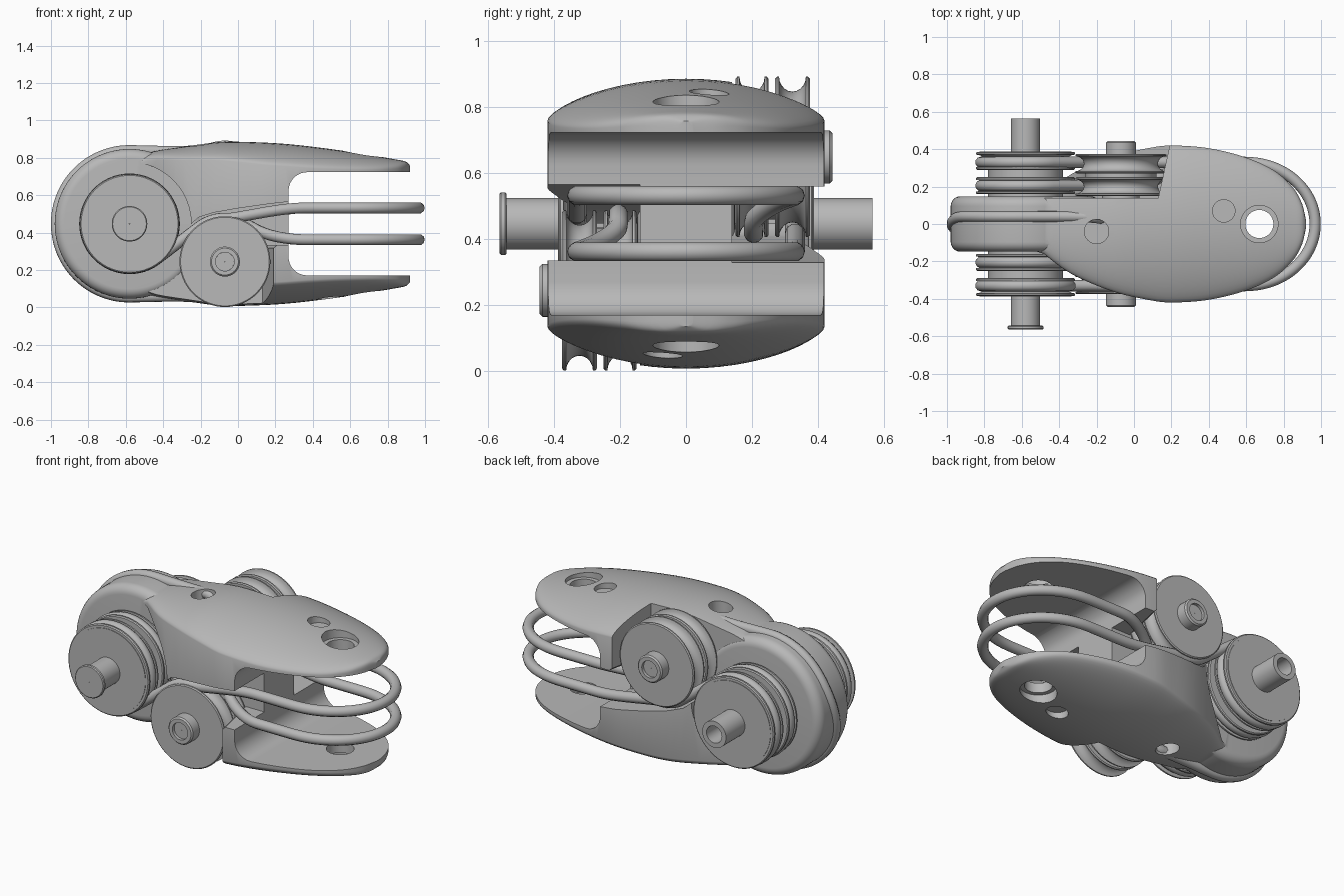
import bpy, bmesh, math

if "Cube" in bpy.data.objects:
    bpy.data.objects.remove(bpy.data.objects["Cube"])

ZC = 0.447          # height of the main axis; the model is symmetric by a half turn about x
MX, IX, IDZ = -0.58, -0.07, 0.202   # main axle x, idler x, idler height offset

grey = bpy.data.materials.new("dark_grey")
grey.diffuse_color = (0.48, 0.48, 0.48, 1)
grey.use_nodes = True
grey.node_tree.nodes["Principled BSDF"].inputs["Base Color"].default_value = grey.diffuse_color


def finish(name, bm, angle=35):
    bmesh.ops.recalc_face_normals(bm, faces=bm.faces)
    me = bpy.data.meshes.new(name)
    bm.to_mesh(me)
    bm.free()
    me.materials.append(grey)
    ob = bpy.data.objects.new(name, me)
    bpy.context.collection.objects.link(ob)
    smooth(ob, angle)
    return ob


def smooth(ob, angle=35):
    bpy.ops.object.select_all(action='DESELECT')
    ob.select_set(True)
    bpy.context.view_layer.objects.active = ob
    bpy.ops.object.shade_smooth_by_angle(angle=math.radians(angle))


def loft(name, rings, closed=False):
    bm = bmesh.new()
    vs = [[bm.verts.new(p) for p in r] for r in rings]
    n = len(rings[0])
    pairs = list(zip(vs, vs[1:])) + ([(vs[-1], vs[0])] if closed else [])
    for a, b in pairs:
        for i in range(n):
            j = (i + 1) % n
            bm.faces.new((a[i], a[j], b[j], b[i]))
    if not closed:
        bm.faces.new(vs[0])
        bm.faces.new(vs[-1])
    return finish(name, bm)


def lathe(name, prof, x, z, s=1, segs=64):
    """Spin a closed (radius, y) profile about an axis along y."""
    rings = []
    for k in range(segs):
        t = 2 * math.pi * k / segs
        rings.append([(x + r * math.cos(t), s * y, z + r * math.sin(t)) for r, y in prof])
    return loft(name, rings, closed=True)


def cylinder(x, y, r, z0, z1):
    ring = [(x + r * math.cos(k * math.pi / 24), y + r * math.sin(k * math.pi / 24)) for k in range(48)]
    return loft("cutter", [[(px, py, z) for px, py in ring] for z in (z0, z1)])


def boolean(ob, other, op='DIFFERENCE'):
    other.hide_render = True
    m = ob.modifiers.new("bool", 'BOOLEAN')
    m.operation, m.object, m.solver = op, other, 'EXACT'
    bpy.context.view_layer.objects.active = ob
    bpy.ops.object.modifier_apply(modifier=m.name)
    bpy.data.objects.remove(other)


def interp(tab, x):
    """Smooth interpolation through (x, value) pairs."""
    def slope(i):
        a, b = tab[max(i - 1, 0)], tab[min(i + 1, len(tab) - 1)]
        return (b[1] - a[1]) / (b[0] - a[0])
    for i in range(len(tab) - 1):
        (x0, y0), (x1, y1) = tab[i], tab[i + 1]
        if x <= x1:
            h = x1 - x0
            t = (x - x0) / h
            return (y0 * (1 + 2 * t) * (1 - t) ** 2 + slope(i) * h * t * (1 - t) ** 2
                    + y1 * t * t * (3 - 2 * t) + slope(i + 1) * h * t * t * (t - 1))
    return tab[-1][1]


def arc(cx, cz, r, a0, a1, n):
    return [(cx + r * math.cos(math.radians(a0 + (a1 - a0) * k / n)),
             cz + r * math.sin(math.radians(a0 + (a1 - a0) * k / n))) for k in range(n + 1)]


def cable(name, pts):
    cu = bpy.data.curves.new(name, 'CURVE')
    cu.dimensions = '3D'
    cu.bevel_depth, cu.bevel_resolution, cu.use_fill_caps = 0.03, 3, True
    cu.materials.append(grey)
    sp = cu.splines.new('NURBS')
    sp.points.add(len(pts) - 1)
    for p, co in zip(sp.points, pts):
        p.co = (*co, 1)
    sp.order_u, sp.resolution_u, sp.use_endpoint_u = 4, 3, True
    ob = bpy.data.objects.new(name, cu)
    bpy.context.collection.objects.link(ob)


# Body: domed teardrop lofted along x
WIDTH = [(-.58, .145), (-.5, .15), (-.4, .225), (-.3, .285), (-.1, .365), (.1, .41), (.2, .42),
         (.4, .405), (.6, .355), (.75, .285), (.85, .195), (.9, .105), (.92, .02)]
TOP = [(-.58, .80), (-.45, .835), (-.3, .858), (-.1, .884), (.1, .883), (.3, .87),
       (.6, .832), (.85, .79), (.9, .778), (.92, .758)]
rings = []
for k in range(49):
    x = -.58 + 1.5 * math.sin(k / 48 * math.pi / 2)
    w, top = interp(WIDTH, x), interp(TOP, x) - ZC
    up = []
    for i in range(25):
        a = math.radians(-90 + 7.5 * i)
        y = w * math.sin(a)
        up.append((y, top - .09 * (y / .42) ** 2 - .03 * (1 - math.cos(a)) ** 2))
    rings.append([(x, y, ZC + z) for y, z in up] + [(x, y, ZC - z) for y, z in reversed(up)])
body = loft("body", rings)

# Fork slot with rounded inner corners
R, H = .1, .276
slot = ([(1.2, -H), (1.2, H)] + arc(.27 + R, H - R, R, 90, 180, 8) + arc(.27 + R, R - H, R, 180, 270, 8))
boolean(body, loft("cutter", [[(x, y, ZC + z) for x, z in slot] for y in (-.7, .7)]))

# Side clearances for the pulleys and cables, one per side
for s in (-1, 1):
    cut = arc(MX, 0, .33, 0, 180, 24) + [(-1.1, 0), (-1.1, -.7), (.13, -.7), (.13, -.13), (.15, -.112),
          (.33, -.112), (.33, .125), (.17, .107), (0, .083), (-.13, .06), (-.21, .035)]
    rows = []
    for y, shift in ((.14, 0), (.6, .1)):
        rows.append([(x + (shift if .1 < x < .16 else 0), s * y, ZC - s * z) for x, z in cut])
    boolean(body, loft("cutter", rows))

# Knuckle disc with rounded rims
rim = arc(.348, .096, .052, 0, 90, 6)
disc = [(.02, -.148)] + [(r, -y) for r, y in reversed(rim)] + rim + [(.02, .148)]
boolean(body, lathe("knuckle", disc, MX, ZC, segs=96), 'UNION')

# Pivot hole, counterbores, round recesses and cable holes
boolean(body, cylinder(.67, 0, .075, -.2, 1.2))
for s in (-1, 1):
    for x, y, r, d in ((.67, 0, .1, .335), (.48, .07, .06, .365), (-.2, -.04, .065, .34)):
        boolean(body, cylinder(x, s * y, r, ZC + s * d, ZC + s * .8))
smooth(body, 32)


def wheel(y0, y1, R, depth, lip):
    """Rim profile of one grooved wheel, from y0 to y1."""
    c, h = (y0 + y1) / 2, (y1 - y0) / 2 - lip
    groove = [(R - depth * math.sin(math.pi * k / 10), c - h * math.cos(math.pi * k / 10)) for k in range(11)]
    return [(R - .006, y0), (R, y0 + .005)] + groove + [(R, y1 - .005), (R - .006, y1)]


# Main pulleys and idlers
for s, side in ((-1, "front"), (1, "back")):
    prof = ([(.07, .14), (.2, .14), (.2, .16)] + wheel(.16, .25, .265, .045, .014)
            + [(.2, .25), (.2, .29)] + wheel(.29, .385, .265, .045, .014)
            + [(.245, .385), (.245, .388), (.07, .388)])
    lathe(side + "_main_pulley", prof, MX, ZC, s)
    prof = ([(.05, .14), (.1, .14), (.1, .155)] + wheel(.15, .25, .243, .045, .012)
            + [(.19, .25), (.19, .27)] + wheel(.27, .375, .243, .045, .012)
            + [(.08, .375), (.08, .435), (.072, .443), (.05, .443)])
    lathe(side + "_idler_pulley", prof, IX, ZC + s * IDZ, s)
    # idler pin, recessed in its collar
    lathe(side + "_idler_pin", [(.002, .1), (.05, .1), (.05, .425), (.002, .425)], IX, ZC + s * IDZ, s, 32)

# Main axle with flange on the front end and a bore on the back end
lathe("main_axle", [(.002, -.565), (.09, -.565), (.095, -.56), (.095, -.548), (.09, -.543), (.078, -.543),
                    (.078, .565), (.05, .565), (.05, .45), (.002, .45)], MX, ZC, segs=48)

# Drive cables: wrap the main pulley, cross over the idler, loop round the fork
R1, R2 = .24, .232
D = math.hypot(IX - MX, IDZ)
phi = math.degrees(math.atan2(-IDZ, IX - MX))
gap = math.degrees(math.acos((R1 + R2) / D))


def run(y, leave, dz):
    """Front-side cable run, from the main pulley to the fork, relative to the axis height."""
    a = arc(MX, 0, R1, phi - gap - 330, phi - gap, 40)
    b = arc(IX, -IDZ, R2, phi + 180 - gap, leave, 8)
    out = [(x, y, z) for x, z in a + b]
    out += [(.16, (y - .33) / 2, (b[-1][1] + 2 * dz) / 3)]
    return out + [(x, -.33, dz) for x in (.3, .38, .48, .56)]


def half_turn(pts):
    return [(x, -y, -z) for x, y, z in pts]


upper = run(-.33, 82, .085)
lower = run(-.205, 52, -.085)
bend = [(.6 + .37 * math.cos(t), .33 * math.sin(t), .085)
        for t in [math.pi * (k / 20 - .5) for k in range(21)]]
loop = upper + bend + half_turn(lower)[::-1]
for name, pts in (("upper_cable", loop), ("lower_cable", half_turn(loop))):
    cable(name, [(x, y, z + ZC) for x, y, z in pts])

# Centre cable wrapped round the knuckle rim, changing side at the far left
mid = []
for k, (x, z) in enumerate(arc(MX, 0, .392, 90, 270, 32)):
    t = min(max((k - 10) / 12, 0), 1)
    mid.append((x, .04 * math.cos(math.pi * t), z))
lead = [(-.18, .03, .3), (-.17, .03, .385), (-.22, .038, .39), (-.32, .04, .386), (-.45, .04, .388)]
cable("centre_cable", [(x, y, z + ZC) for x, y, z in lead + mid + half_turn(lead)[::-1]])
